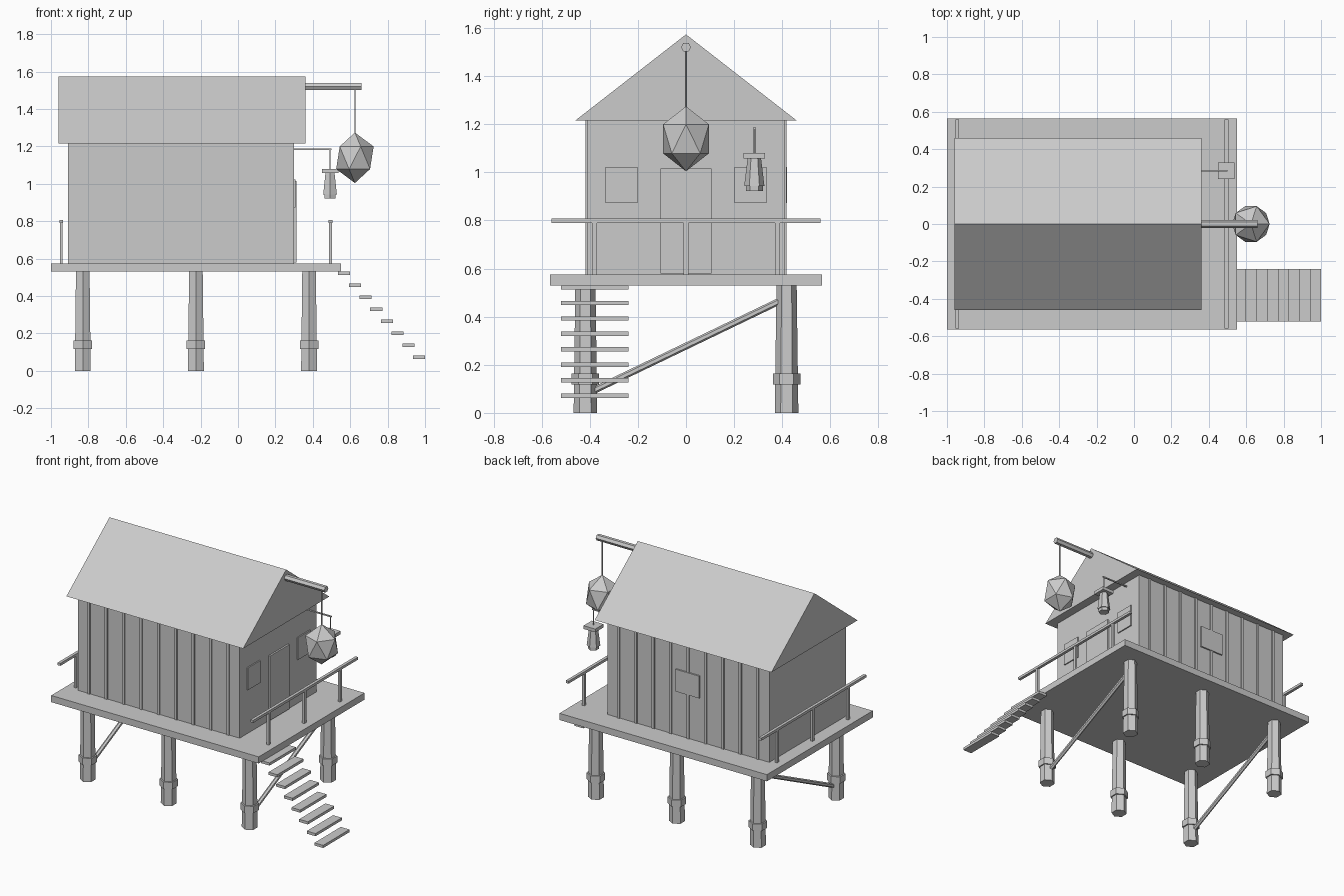
import bpy
import bmesh
from mathutils import Vector

cube = bpy.data.objects.get("Cube")
if cube:
    bpy.data.objects.remove(cube, do_unlink=True)

GREY = (0.6, 0.6, 0.6, 1.0)
mat = bpy.data.materials.new("plain grey")
mat.use_nodes = True
mat.diffuse_color = GREY
mat.node_tree.nodes["Principled BSDF"].inputs["Base Color"].default_value = GREY


def finish(name, bm):
    bmesh.ops.recalc_face_normals(bm, faces=bm.faces)
    mesh = bpy.data.meshes.new(name)
    bm.to_mesh(mesh)
    bm.free()
    mesh.materials.append(mat)
    obj = bpy.data.objects.new(name, mesh)
    bpy.context.collection.objects.link(obj)
    return obj


def box(name, x, y, z):
    """Box spanning three (low, high) ranges."""
    bm = bmesh.new()
    bmesh.ops.create_cube(bm, size=1)
    for v in bm.verts:
        v.co = [(r[0] + r[1]) / 2 + c * (r[1] - r[0]) for c, r in zip(v.co, (x, y, z))]
    return finish(name, bm)


def rod(name, start, end, r1, r2=None, sides=6):
    """Straight bar or cone frustum between two points."""
    start, end = Vector(start), Vector(end)
    axis = end - start
    bm = bmesh.new()
    bmesh.ops.create_cone(bm, cap_ends=True, segments=sides, radius1=r1,
                          radius2=r1 if r2 is None else r2, depth=axis.length)
    turn = Vector((0, 0, 1)).rotation_difference(axis.normalized())
    for v in bm.verts:
        # Point a corner along +x before turning
        v.co = turn @ v.co + (start + end) / 2
    return finish(name, bm)


def around(c, half):
    return (c - half, c + half)


# Deck and house body
box("deck", (-1, 0.55), (-0.565, 0.565), (0.53, 0.575))
box("walls", (-0.91, 0.30), (-0.41, 0.41), (0.575, 1.215))

# Vertical battens on the long walls
for side in (-1, 1):
    for i in range(9):
        x = -0.305 + (i - 4) * 0.13
        box("wall_batten", around(x, 0.009), around(side * 0.412, 0.005), (0.575, 1.215))

# Solid gable roof
bm = bmesh.new()
ends = [[bm.verts.new((x, y, z)) for y, z in ((-0.46, 1.215), (0.46, 1.215), (0, 1.573))]
        for x in (-0.96, 0.36)]
for end in ends:
    bm.faces.new(end)
for i in range(3):
    j = (i + 1) % 3
    bm.faces.new((ends[0][i], ends[0][j], ends[1][j], ends[1][i]))
finish("roof", bm)

# Door and windows
box("door", (0.295, 0.312), (-0.105, 0.105), (0.58, 1.015))
for side in (-1, 1):
    box("front_window", (0.295, 0.308), around(side * 0.268, 0.066), (0.872, 1.022))
box("side_window", around(-0.305, 0.088), (0.405, 0.42), (0.872, 1.022))

# Railings at both ends of the deck
for x in (-0.945, 0.495):
    box("handrail", around(x, 0.01), (-0.56, 0.56), (0.79, 0.807))
    for y in (-0.38, 0, 0.38):
        box("rail_post", around(x, 0.008), around(y, 0.01), (0.575, 0.79))

# Stilts with collars
for x in (-0.83, -0.225, 0.38):
    for y in (-0.418, 0.418):
        rod("stilt", (x, y, 0), (x, y, 0.53), 0.049, 0.042)
        rod("stilt_collar", (x, y, 0.117), (x, y, 0.163), 0.057)

# Diagonal braces
for x in (-0.83, 0.38):
    rod("brace", (x, -0.39, 0.09), (x, 0.39, 0.465), 0.014)

# Floating stair treads
for i in range(8):
    x = 0.535 + i * 0.0572
    z = 0.512 - i * 0.0642
    box("stair_tread", (x, x + 0.065), (-0.52, -0.24), (z, z + 0.018))

# Ridge beam with hanging faceted weight
rod("ridge_beam", (0.30, 0, 1.52), (0.66, 0, 1.52), 0.021)
rod("weight_rope", (0.625, 0, 1.25), (0.625, 0, 1.51), 0.004)
bm = bmesh.new()
bmesh.ops.create_icosphere(bm, subdivisions=1, radius=1)
for v in bm.verts:
    v.co = (0.625 + v.co.x * 0.112, v.co.y * 0.112, 1.139 + v.co.z * 0.135)
finish("hanging_weight", bm)

# Bracket and lantern
LX, LY = 0.492, 0.284
box("lantern_arm", (0.295, 0.50), around(LY, 0.004), (1.18, 1.188))
rod("lantern_cord", (LX, LY, 1.07), (LX, LY, 1.185), 0.004)
box("lantern_cap", around(LX, 0.044), around(LY, 0.044), (1.058, 1.08))
rod("lantern_body", (LX, LY, 0.943), (LX, LY, 1.058), 0.042, 0.028)
rod("lantern_base", (LX, LY, 0.922), (LX, LY, 0.943), 0.035)
